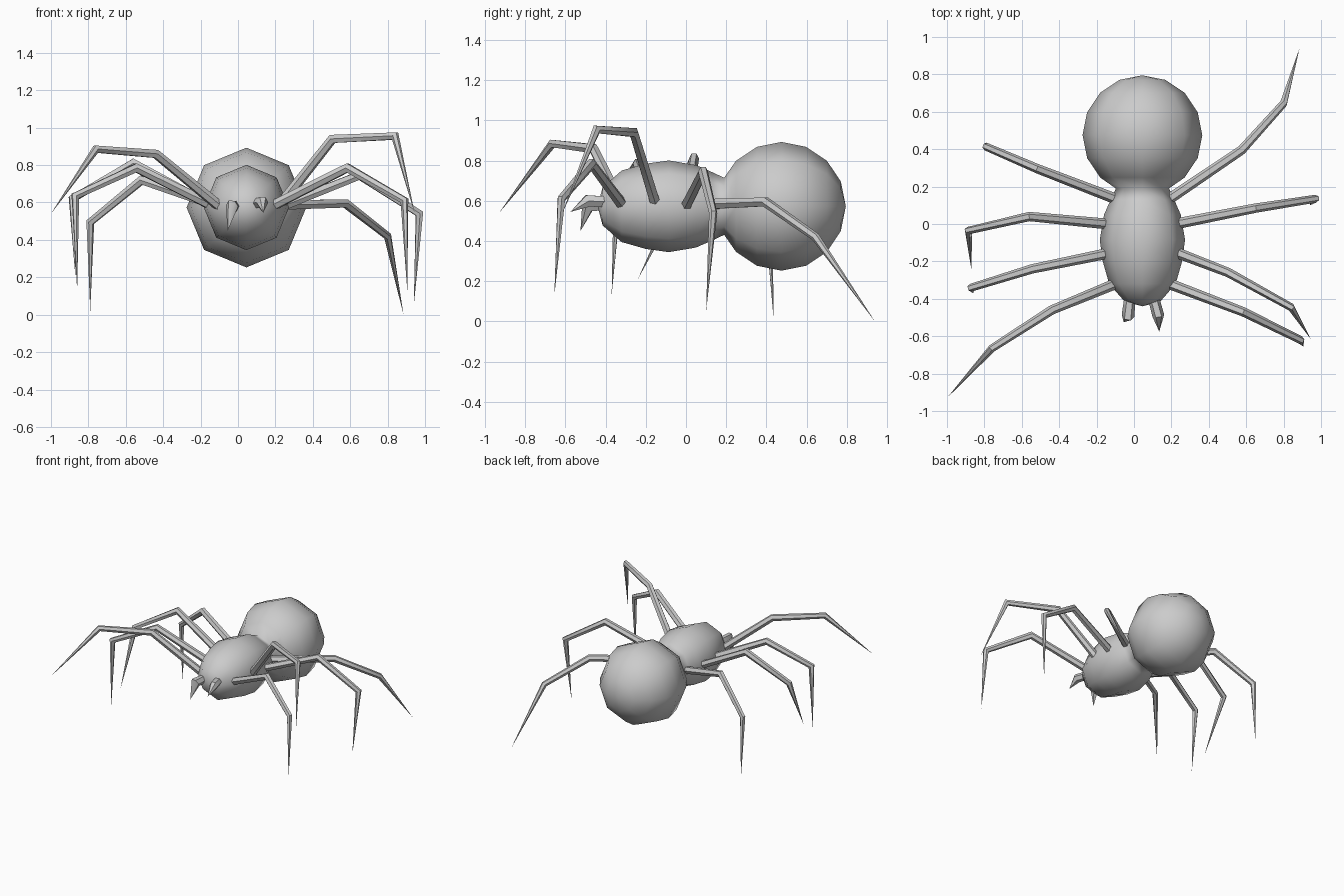
import bpy, bmesh, math
from mathutils import Vector

if "Cube" in bpy.data.objects:
    bpy.data.objects.remove(bpy.data.objects["Cube"])

CX, CZ = 0.045, 0.573  # body axis


def loft(name, rings, sharp=None):
    """Skin a list of rings; a ring with one point becomes a pole."""
    bm = bmesh.new()
    vr = [[bm.verts.new(p) for p in ring] for ring in rings]
    for a, b in zip(vr, vr[1:]):
        n = max(len(a), len(b))
        for i in range(n):
            j = (i + 1) % n
            if len(a) == 1:
                bm.faces.new((a[0], b[i], b[j]))
            elif len(b) == 1:
                bm.faces.new((a[i], a[j], b[0]))
            else:
                bm.faces.new((a[i], a[j], b[j], b[i]))
    if len(vr[0]) > 1:
        bm.faces.new(vr[0])
    bmesh.ops.recalc_face_normals(bm, faces=bm.faces[:])
    for f in bm.faces:
        f.smooth = True
    me = bpy.data.meshes.new(name)
    bm.to_mesh(me)
    bm.free()
    ob = bpy.data.objects.new(name, me)
    bpy.context.collection.objects.link(ob)
    if sharp:
        bpy.ops.object.select_all(action='DESELECT')
        ob.select_set(True)
        bpy.context.view_layer.objects.active = ob
        bpy.ops.object.shade_smooth_by_angle(angle=math.radians(sharp))
    return ob


def tube(name, pts, radii, sides=6):
    """Tapered, mitred tube through the points, ending in a spike."""
    pts = [Vector(p) for p in pts]
    flat = pts[-2] - pts[0]
    side = Vector((flat.y, -flat.x, 0)).normalized()
    rings = []
    for k, p in enumerate(pts[:-1]):
        after = (pts[k + 1] - p).normalized()
        before = (p - pts[k - 1]).normalized() if k else after
        t = (before + after).normalized()
        s = (side - t * side.dot(t)).normalized()
        u = t.cross(s) / max(0.6, t.dot(after))
        rings.append([p + radii[k] * (s * math.cos(a) + u * math.sin(a))
                      for a in (2 * math.pi * i / sides for i in range(sides))])
    rings.append([pts[-1]])
    return loft(name, rings, 50)


# Body: eight-sided lathe along y, head narrowing into a round abdomen
profile = [(-0.44, 0), (-0.415, 0.095), (-0.32, 0.178), (-0.20, 0.212),
           (-0.085, 0.228), (0.05, 0.205), (0.13, 0.17), (0.19, 0.142)]
profile += [(0.475 - 0.32 * math.cos(math.radians(a)), 0.32 * math.sin(math.radians(a)))
            for a in (45, 67.5, 90, 112.5, 135, 157.5, 180)]
rings = []
for y, r in profile:
    if r < 1e-4:
        rings.append([(CX, y, CZ)])
    else:
        rings.append([(CX + r * math.cos(i * math.pi / 4), y, CZ + r * math.sin(i * math.pi / 4))
                      for i in range(8)])
loft("body", rings)

# Legs: hip, two knees and pointed foot
legs = {
    "left_leg_1": [(-0.10, -0.32, 0.58), (-0.44, -0.46, 0.86), (-0.76, -0.665, 0.885), (-1.0, -0.93, 0.54)],
    "left_leg_2": [(-0.13, -0.155, 0.58), (-0.545, -0.24, 0.785), (-0.87, -0.34, 0.635), (-0.86, -0.37, 0.13)],
    "left_leg_3": [(-0.14, 0.0, 0.58), (-0.56, 0.04, 0.81), (-0.885, -0.035, 0.62), (-0.87, -0.24, 0.21)],
    "left_leg_4": [(-0.10, 0.135, 0.58), (-0.515, 0.295, 0.72), (-0.79, 0.413, 0.495), (-0.79, 0.435, 0.02)],
    "right_leg_1": [(0.19, -0.32, 0.585), (0.585, -0.47, 0.785), (0.89, -0.62, 0.61), (0.905, -0.655, 0.13)],
    "right_leg_2": [(0.22, -0.15, 0.58), (0.505, -0.26, 0.94), (0.84, -0.445, 0.955), (0.945, -0.615, 0.54)],
    "right_leg_3": [(0.22, 0.0, 0.575), (0.65, 0.085, 0.745), (0.97, 0.135, 0.54), (0.94, 0.10, 0.05)],
    "right_leg_4": [(0.19, 0.135, 0.585), (0.575, 0.395, 0.595), (0.80, 0.645, 0.42), (0.885, 0.94, 0.0)],
}
for name, pts in legs.items():
    tube(name, pts, (0.029, 0.025, 0.021))

# Fangs
tube("left_fang", [(-0.02, -0.38, 0.58), (-0.032, -0.49, 0.58), (-0.055, -0.525, 0.45)], (0.03, 0.034))
tube("right_fang", [(0.10, -0.38, 0.595), (0.13, -0.49, 0.60), (0.135, -0.575, 0.545)], (0.03, 0.032))
